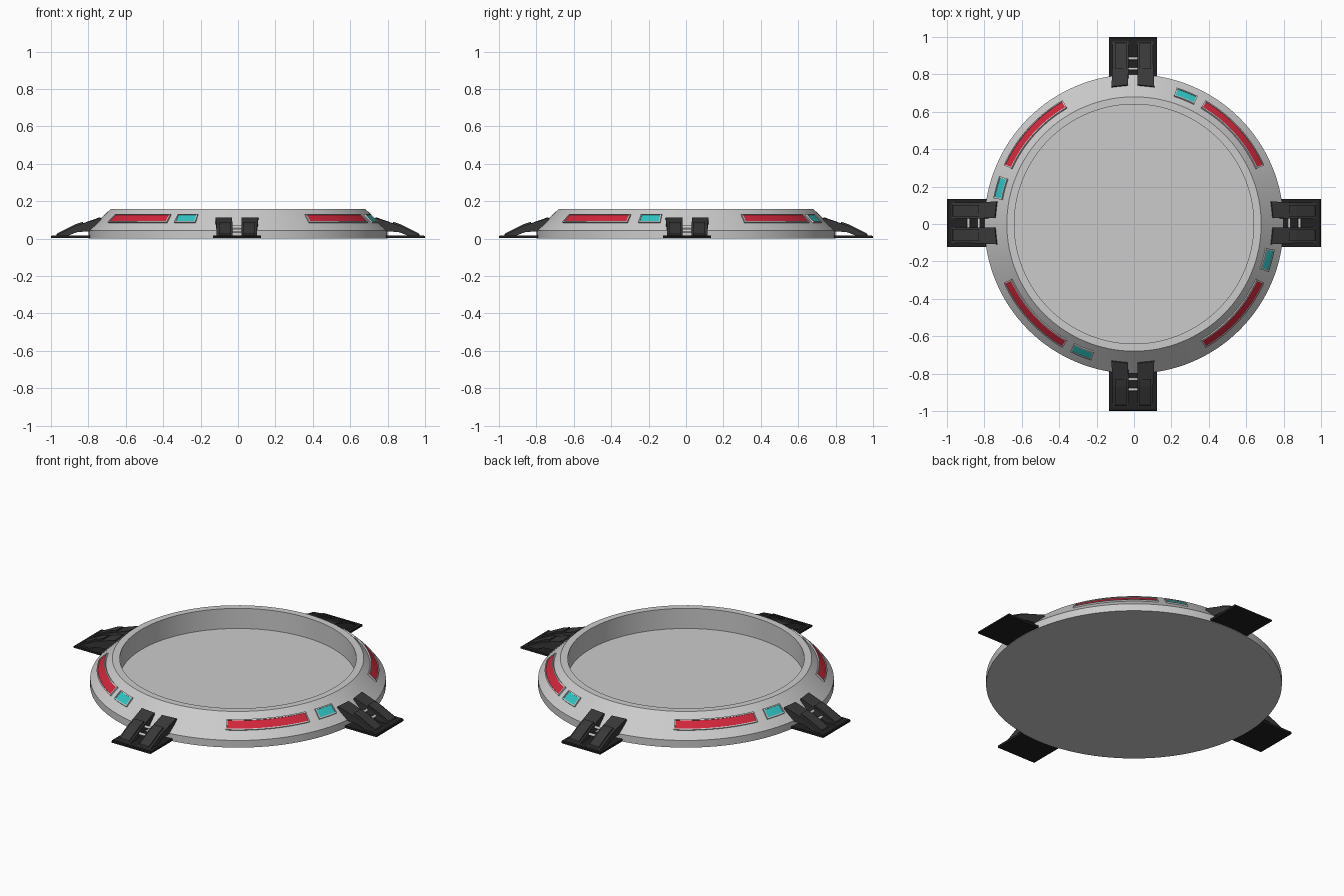
import bpy, bmesh
from math import radians, cos, sin, pi, hypot
from mathutils import Matrix, Vector

if "Cube" in bpy.data.objects:
    bpy.data.objects.remove(bpy.data.objects["Cube"])

R0, Z0, R1, Z1 = 0.80, 0.043, 0.68, 0.16        # sloped band: lower and upper edge
L = hypot(R1 - R0, Z1 - Z0)
UP = ((R1 - R0) / L, (Z1 - Z0) / L)             # direction up the slope (r, z)
OUT = (UP[1], -UP[0])                           # slope normal (r, z)


def material(name, rgb):
    m = bpy.data.materials.new(name)
    m.diffuse_color = (*rgb, 1)
    m.use_nodes = True
    m.node_tree.nodes["Principled BSDF"].inputs["Base Color"].default_value = m.diffuse_color
    return m


RED = material("red", (0.65, 0.02, 0.045))
TEAL = material("teal", (0.03, 0.55, 0.55))
DARK = material("dark_grey", (0.04, 0.04, 0.04))
BLACK = material("black", (0.015, 0.015, 0.015))


def finish(bm, name, mat=None, smooth=True):
    bmesh.ops.recalc_face_normals(bm, faces=bm.faces)
    me = bpy.data.meshes.new(name)
    bm.to_mesh(me)
    bm.free()
    ob = bpy.data.objects.new(name, me)
    bpy.context.collection.objects.link(ob)
    if mat:
        me.materials.append(mat)
    if smooth:
        bpy.ops.object.select_all(action='DESELECT')
        ob.select_set(True)
        bpy.context.view_layer.objects.active = ob
        bpy.ops.object.shade_smooth_by_angle(angle=radians(25))
    return ob


def skin(bm, rings):
    """Closed solid through a row of matching cross-sections."""
    rings = [[bm.verts.new(p) for p in ring] for ring in rings]
    for a, b in zip(rings, rings[1:]):
        for i in range(len(a)):
            j = (i + 1) % len(a)
            bm.faces.new((a[i], a[j], b[j], b[i]))
    bm.faces.new(rings[0])
    bm.faces.new(rings[-1])


def arc_box(bm, a0, a1, s0, s1, h0, h1):
    """Curved block on the slope: angles in degrees, s up the slope, h off it."""
    n = max(2, round((a1 - a0) / 2.5))
    rings = []
    for i in range(n + 1):
        a = radians(a0 + (a1 - a0) * i / n)
        ring = []
        for s, h in ((s0, h0), (s1, h0), (s1, h1), (s0, h1)):
            r = R0 + UP[0] * s + OUT[0] * h
            ring.append((r * cos(a), r * sin(a), Z0 + UP[1] * s + OUT[1] * h))
        rings.append(ring)
    skin(bm, rings)


def light(name, a0, a1, mat):
    """Raised frame with a coloured lens sitting in it."""
    s0, s1, b = 0.058, 0.120, 0.007
    d = b / 0.74 * 180 / pi
    bm = bmesh.new()
    arc_box(bm, a0, a1, s0, s0 + b, -0.01, 0.009)
    arc_box(bm, a0, a1, s1 - b, s1, -0.01, 0.009)
    arc_box(bm, a0, a0 + d, s0 + b, s1 - b, -0.01, 0.009)
    arc_box(bm, a1 - d, a1, s0 + b, s1 - b, -0.01, 0.009)
    finish(bm, name + "_frame")
    bm = bmesh.new()
    arc_box(bm, a0 + d, a1 - d, s0 + b, s1 - b, -0.01, 0.005)
    finish(bm, name + "_lens", mat)


# Dish body, turned from a profile
bm = bmesh.new()
profile = [(0, 0), (R0, 0), (R0, Z0), (R1, Z1), (0.64, Z1), (0.64, 0.04), (0, 0.04)]
vs = [bm.verts.new((r, 0, z)) for r, z in profile]
edges = [bm.edges.new(p) for p in zip(vs, vs[1:])]
bmesh.ops.spin(bm, geom=vs + edges, cent=(0, 0, 0), axis=(0, 0, 1),
               angle=2 * pi, steps=128, use_merge=True)
bmesh.ops.remove_doubles(bm, verts=bm.verts, dist=1e-5)
finish(bm, "dish_body")

# Long red lights, mirrored about both axes
for i, (a0, a1) in enumerate(((24.3, 60), (120, 155.7), (204.3, 240), (300, 335.7))):
    light(f"red_light_{i + 1}", a0, a1, RED)

# Short teal lights, repeated by a half turn
for i, a in enumerate((68, 165, 248, 345)):
    light(f"teal_light_{i + 1}", a - 4.6, a + 4.6, TEAL)


def extrude_profile(bm, pts, y0, y1):
    skin(bm, [[(x, y, z) for x, z in pts] for y in (y0, y1)])


ARM = [(0.98, 0.014), (0.87, 0.068), (0.735, 0.112), (0.725, 0.09),
       (0.79, 0.04), (0.86, 0.035), (0.92, 0.012)]
PAD = [(0.972, 0.014), (0.968, 0.028), (0.87, 0.077), (0.83, 0.09), (0.83, 0.075), (0.87, 0.06)]

# Four feet: base plate, pair of arms with pads, cross pins
for k, side in enumerate(("right", "back", "left", "front")):
    shift = Vector((0, 0.006, 0)) if k % 2 == 0 else Vector((-0.006, 0, 0))
    place = Matrix.Translation(shift) @ Matrix.Rotation(k * pi / 2, 4, 'Z')

    bm = bmesh.new()
    extrude_profile(bm, [(0.78, 0.003), (1.0, 0.003), (1.0, 0.012), (0.995, 0.016), (0.78, 0.016)],
                    -0.128, 0.128)
    finish(bm, side + "_foot_plate", BLACK, False).matrix_world = place

    bm = bmesh.new()
    for s in (-1, 1):
        extrude_profile(bm, ARM, s * 0.024, s * 0.108)
        extrude_profile(bm, PAD, s * 0.034, s * 0.096)
    for v in bm.verts:                          # slight flare at the body end
        if v.co.x < 0.75:
            v.co.y *= 1.06
            v.co.x += 0.01 * (abs(v.co.y) < 0.06)
    finish(bm, side + "_foot_arms", DARK, False).matrix_world = place

    bm = bmesh.new()
    for x, z in ((0.885, 0.042), (0.83, 0.062)):
        bmesh.ops.create_cone(bm, cap_ends=True, segments=16, radius1=0.008, radius2=0.008, depth=0.08,
                              matrix=Matrix.Translation((x, 0, z)) @ Matrix.Rotation(pi / 2, 4, 'X'))
    finish(bm, side + "_foot_pins").matrix_world = place
